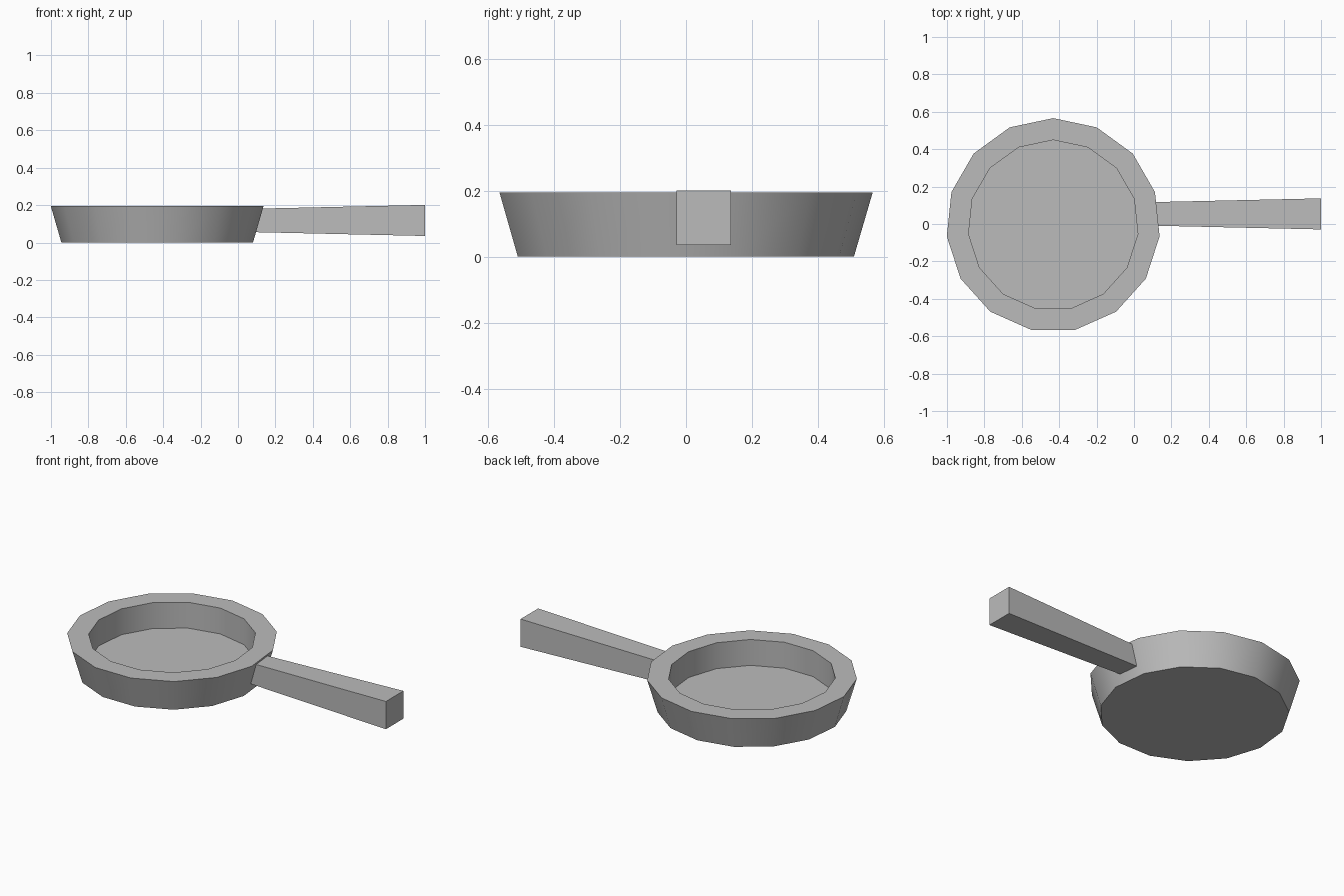
import bpy
import bmesh
from math import cos, sin, pi, radians

cube = bpy.data.objects.get("Cube")
if cube:
    bpy.data.objects.remove(cube, do_unlink=True)

SIDES = 15
CENTRE = (-0.432, -0.006)

metal = bpy.data.materials.new("grey metal")
metal.use_nodes = True
grey = (0.5, 0.5, 0.5, 1.0)
metal.diffuse_color = grey
metal.node_tree.nodes["Principled BSDF"].inputs["Base Color"].default_value = grey


def loft(name, rings):
    """Skin a stack of equal rings and cap both ends."""
    bm = bmesh.new()
    loops = [[bm.verts.new(p) for p in ring] for ring in rings]
    n = len(loops[0])
    for a, b in zip(loops, loops[1:]):
        for i in range(n):
            j = (i + 1) % n
            bm.faces.new((a[i], a[j], b[j], b[i]))
    bm.faces.new(loops[0][::-1])
    bm.faces.new(loops[-1])
    bmesh.ops.recalc_face_normals(bm, faces=bm.faces)
    mesh = bpy.data.meshes.new(name)
    bm.to_mesh(mesh)
    bm.free()
    mesh.materials.append(metal)
    obj = bpy.data.objects.new(name, mesh)
    bpy.context.collection.objects.link(obj)
    return obj


def pan_ring(radius, z):
    angles = [pi / 2 + 2 * pi * i / SIDES for i in range(SIDES)]
    return [(CENTRE[0] + radius * cos(a), CENTRE[1] + radius * sin(a), z) for a in angles]


def handle_ring(x, half):
    corners = ((-1, -1), (1, -1), (1, 1), (-1, 1))
    return [(x, 0.054 + half * y, 0.118 + half * z) for y, z in corners]


# Pan: outer base, outer rim, inner rim, inner floor
profile = [(0.515, 0), (0.572, 0.195), (0.455, 0.195), (0.455, 0.04)]
pan = loft("pan_body", [pan_ring(r, z) for r, z in profile])

# Handle: square bar that widens away from the pan
loft("handle", [handle_ring(0.06, 0.062), handle_ring(1.0, 0.083)])

# Smooth round walls, sharp rims
bpy.ops.object.select_all(action="DESELECT")
pan.select_set(True)
bpy.context.view_layer.objects.active = pan
bpy.ops.object.shade_smooth_by_angle(angle=radians(30))
